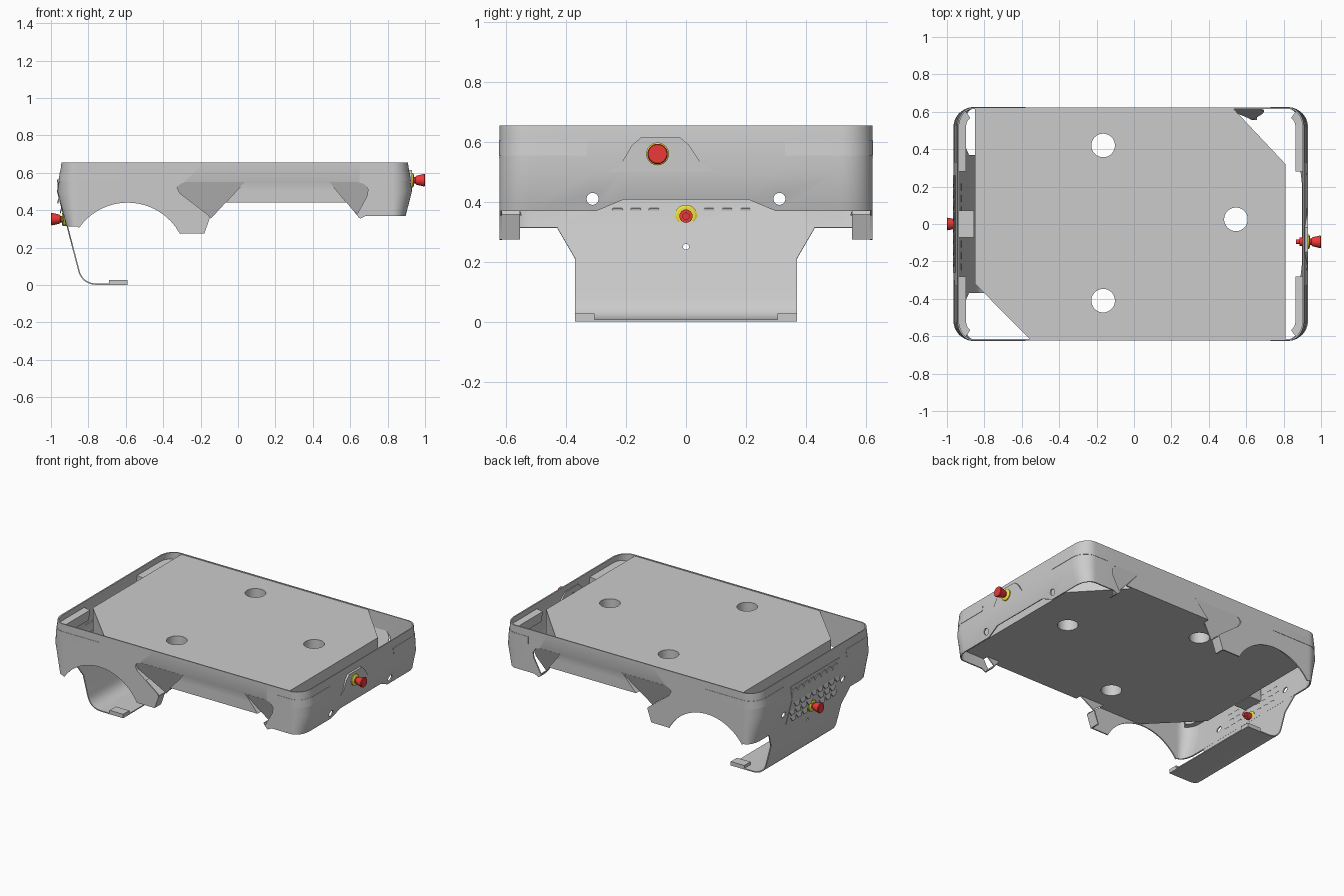
import bpy, bmesh, math
from mathutils import Vector, Matrix

if "Cube" in bpy.data.objects:
    bpy.data.objects.remove(bpy.data.objects["Cube"])

Y, R = 0.619, 0.10          # half width and corner radius of the shell
ENDS = {-1: -0.961, 1: 0.926}
parts = []

def make(name, bm, color=None):
    me = bpy.data.meshes.new(name)
    bm.to_mesh(me)
    bm.free()
    ob = bpy.data.objects.new(name, me)
    bpy.context.collection.objects.link(ob)
    if color:
        mat = bpy.data.materials.new(name)
        mat.diffuse_color = color
        mat.use_nodes = True
        mat.node_tree.nodes["Principled BSDF"].inputs["Base Color"].default_value = mat.diffuse_color
        me.materials.append(mat)
    parts.append(ob)
    return ob

def end_x(s, z):
    """Wall position of an end: leans in above and below z = 0.5."""
    lean = 0.14 * (z - 0.5) if z > 0.5 else 0.26 * (0.5 - z)
    return ENDS[s] - s * lean

def on_wall(x, z):
    """Move a plan x (given at z = 0.5) to the leaning wall."""
    for s in (-1, 1):
        c = ENDS[s] - s * R
        if s * (x - c) > 0:
            return c + (x - c) * (end_x(s, z) - c) / (s * R)
    return x

def sheet(name, rows, thick, closed=False):
    bm = bmesh.new()
    vs = [[bm.verts.new(p) for p in r] for r in rows]
    n = len(rows[0])
    for a, b in zip(vs, vs[1:]):
        for i in range(n if closed else n - 1):
            j = (i + 1) % n
            bm.faces.new((a[i], a[j], b[j], b[i]))
    ob = make(name, bm)
    m = ob.modifiers.new("thickness", 'SOLIDIFY')
    m.thickness, m.offset = thick, 0
    return ob

def prism(bm, a, b):
    va, vb = [bm.verts.new(p) for p in a], [bm.verts.new(p) for p in b]
    n = len(a)
    fs = [bm.faces.new(va), bm.faces.new(vb[::-1])]
    fs += [bm.faces.new((va[i], vb[i], vb[(i + 1) % n], va[(i + 1) % n])) for i in range(n)]
    bmesh.ops.recalc_face_normals(bm, faces=fs)

def box(bm, x0, x1, y0, y1, z0, z1):
    q = [(x0, y0), (x1, y0), (x1, y1), (x0, y1)]
    prism(bm, [(*p, z0) for p in q], [(*p, z1) for p in q])

def cyl(bm, loc, r, depth, axis='X', seg=32, tilt=0):
    rot = Matrix.Rotation(math.pi / 2 + tilt, 4, 'Y') if axis == 'X' else Matrix()
    bmesh.ops.create_cone(bm, cap_ends=True, segments=seg, radius1=r, radius2=r,
                          depth=depth, matrix=Matrix.Translation(loc) @ rot)

def lathe(name, prof, loc, s, color):
    bm = bmesh.new()
    rings = [[bm.verts.new((loc[0] + s * d, loc[1] + r * math.cos(t * math.pi / 16),
                            loc[2] + r * math.sin(t * math.pi / 16))) for t in range(32)]
             for d, r in prof]
    for a, b in zip(rings, rings[1:]):
        for i in range(32):
            bm.faces.new((a[i], a[(i + 1) % 32], b[(i + 1) % 32], b[i]))
    bm.faces.new(rings[0])
    bm.faces.new(rings[-1])
    bmesh.ops.recalc_face_normals(bm, faces=bm.faces)
    return make(name, bm, color)

# lower edge of the long sides (x, z): wheel arch, strut feet, straight sill
arch = [(-0.85 + 0.54 * i / 24) for i in range(25)]
side = [(-0.861, 0.313)] + [(x, 0.122 + math.sqrt(0.318**2 - (x + 0.59)**2)) for x in arch]
side += [(-0.305, 0.275), (-0.18, 0.275), (-0.15, 0.36), (-0.08, 0.44), (0.585, 0.44),
         (0.655, 0.355), (0.685, 0.37), (0.826, 0.37)]
front_end = [(0.519, 0.37), (0.3, 0.37), (0.21, 0.408), (-0.21, 0.408), (-0.3, 0.37), (-0.519, 0.37)]

def arc(sx, sy, n=10):
    c = ENDS[sx] - sx * R
    return [(c + sx * R * math.sin(i / n * math.pi / 2),
             sy * (Y - R + R * math.cos(i / n * math.pi / 2))) for i in range(1, n)]

# outer shell ring
plan = [(x, -Y, z) for x, z in side]
plan += [(x, y, 0.37) for x, y in arc(1, -1)]
plan += [(ENDS[1], -y, z) for y, z in front_end]
plan += [(x, y, 0.37) for x, y in arc(1, 1)[::-1]]
plan += [(x, Y, z) for x, z in side[::-1]]
plan += [(x, y, 0.313) for x, y in arc(-1, 1)]
plan += [(ENDS[-1], y, 0.313) for y in (0.519, 0.43, 0, -0.43, -0.519)]
plan += [(x, y, 0.313) for x, y in arc(-1, -1)[::-1]]
shell = sheet("outer_shell", [[(on_wall(x, h or z), y, h or z) for x, y, z in plan]
                              for h in (0.655, 0.5, None)], 0.008, True)

# deck slab with two cut corners
deck = [(-0.555, -0.618), (0.81, -0.618), (0.81, 0.32), (0.53, 0.618), (-0.85, 0.618), (-0.85, -0.32)]
bm = bmesh.new()
prism(bm, [(*p, 0.44) for p in deck], [(*p, 0.65) for p in deck])
slab = make("deck_slab", bm)

# lower end panel curling under the body
rows = [(end_x(-1, z), z, w) for z, w in ((0.313, 0.43), (0.21, 0.37), (0.08, 0.37))]
p0, p1, p2 = Vector((end_x(-1, 0.08), 0.08)), Vector((-0.833, 0.004)), Vector((-0.75, 0.004))
for i in range(1, 11):
    t = i / 10
    p = p0 * (1 - t)**2 + p1 * 2 * t * (1 - t) + p2 * t * t
    rows.append((p.x, p.y, 0.37))
rows.append((-0.59, 0.004, 0.37))
panel = sheet("lower_end_panel", [[(x, -w, z), (x, w, z)] for x, z, w in rows], 0.007)
bm = bmesh.new()
for s in (-1, 1):
    box(bm, -0.69, -0.59, *sorted((s * 0.305, s * 0.37)), 0.001, 0.027)
make("panel_tabs", bm)

# cutters: deck holes, end holes and the sloped side recesses
recess = [[(-0.28, 0.55), (0.035, 0.55), (-0.145, 0.355), (-0.16, 0.375), (-0.31, 0.49),
           (-0.325, 0.52), (-0.31, 0.54)],
          [(0.49, 0.55), (0.64, 0.55), (0.675, 0.54), (0.695, 0.51), (0.69, 0.475), (0.635, 0.375)]]
depth = lambda z: 0.623 - (0.55 - z) * 0.35
cut, facets, flanges = bmesh.new(), bmesh.new(), bmesh.new()
for x, y in ((-0.165, 0.42), (-0.165, -0.41), (0.545, 0.025)):
    cyl(cut, (x, y, 0.55), 0.063, 0.5, 'Z', 48)
for s in (-1, 1):
    cyl(cut, (0.9, s * 0.312, 0.41), 0.02, 0.12)
    cyl(cut, (-0.94, s * 0.312, 0.41), 0.02, 0.12)
    for poly in recess:
        prism(cut, [(x, s * 0.66, z) for x, z in poly], [(x, s * depth(z), z) for x, z in poly])
        prism(facets, [(x, s * (depth(z) + 0.001), z) for x, z in poly],
              [(x, s * (depth(z) - 0.006), z) for x, z in poly])
    # inward flanges closing the strut feet
    for a, b in (((-0.18, 0.275), (-0.15, 0.36)), ((0.63, 0.39), (0.657, 0.357))):
        q = [a, b, (b[0] - 0.008, b[1]), (a[0] - 0.008, a[1])]
        prism(flanges, [(x, s * 0.622, z) for x, z in q], [(x, s * 0.555, z) for x, z in q])
cyl(cut, (-0.9, 0, 0.25), 0.01, 0.12, seg=16)
cutter = make("cutter", cut)
cutter.hide_render = True
make("side_recess_faces", facets)
make("foot_flanges", flanges)
for ob in (shell, slab, panel):
    m = ob.modifiers.new("cut", 'BOOLEAN')
    m.operation, m.object, m.solver = 'DIFFERENCE', cutter, 'EXACT'

# light strips round each corner, with housings inside
def corner_band(name, sx, sy, pts, zs, off, thick):
    c = Vector((ENDS[sx] - sx * R, sy * (Y - R)))
    out = []
    for z in zs:
        row = []
        for x, y in pts:
            n = Vector((max(0, sx * (x - c.x)) * sx, max(0, sy * (y - c.y)) * sy)).normalized()
            row.append((on_wall(x, z) + n.x * off, y + n.y * off, z))
        out.append(row)
    return sheet(name, out, thick)

for sx in (-1, 1):
    for sy in (-1, 1):
        c = ENDS[sx] - sx * R
        head = [(-0.58 if sx < 0 else 0.73, sy * Y), (c, sy * Y)]
        bend = arc(sx, sy)
        tail = [(ENDS[sx], sy * (Y - R)), (ENDS[sx], sy * 0.33)]
        corner_band("corner_light_strip", sx, sy, head + bend + tail, (0.605, 0.555), 0.003, 0.006)
        corner_band("light_housing", sx, sy, bend[2:] + [tail[0], (ENDS[sx], sy * 0.28)],
                    (0.61, 0.54), -0.026, 0.044)

# grille on the rear end: backing following the bend, with hexagon tiles
sheet("grille_backing", [[(end_x(-1, z) - 0.004, y, z) for y in (-0.26, 0.26)]
                         for z in (0.58, 0.5, 0.32)], 0.006)
bm = bmesh.new()
for r, z in enumerate((0.355, 0.408, 0.461, 0.54)):
    for i in range(-4, 4):
        y = (i + 0.25 + 0.5 * (r % 2)) * 0.061
        if math.hypot(y, z - 0.35) > 0.065:
            cyl(bm, (end_x(-1, z) - 0.007, y, z), 0.029, 0.006, seg=6,
                tilt=-0.14 if z > 0.5 else 0.255)
make("grille_hexagons", bm)

# bracket behind the grille
bm = bmesh.new()
box(bm, -0.942, -0.855, -0.072, 0.072, 0.44, 0.56)
make("inner_bracket", bm)

# raised button pad on the other end
pad = [(-0.26, 0.5), (-0.215, 0.53), (-0.18, 0.59), (-0.15, 0.615),
       (-0.02, 0.615), (0.01, 0.59), (0.05, 0.53), (0.1, 0.5)]
bm = bmesh.new()
prism(bm, [(0.9, *p) for p in pad], [(0.93, *p) for p in pad])
make("button_pad", bm)

# stop buttons: red knob, yellow collar
red, yellow = (0.85, 0.04, 0.04, 1), (0.85, 0.75, 0.05, 1)
knob = [(-0.065, 0.012), (-0.045, 0.012), (-0.045, 0.022), (-0.01, 0.022), (0, 0.018), (0.018, 0.018),
        (0.024, 0.024), (0.066, 0.034), (0.07, 0.031)]
collar = [(-0.016, 0.03), (-0.012, 0.038), (0.006, 0.038), (0.012, 0.028)]
for s, loc in ((1, (0.93, -0.095, 0.56)), (-1, (-0.93, 0, 0.352))):
    lathe("stop_button", knob, loc, s, red)
    lathe("button_collar", collar, loc, s, yellow)

# bake modifiers, drop the cutter, shade
dg = bpy.context.evaluated_depsgraph_get()
for ob in parts:
    if ob.modifiers:
        me = bpy.data.meshes.new_from_object(ob.evaluated_get(dg))
        ob.modifiers.clear()
        ob.data = me
bpy.data.objects.remove(cutter)
bpy.ops.object.select_all(action='SELECT')
bpy.context.view_layer.objects.active = slab
bpy.ops.object.shade_smooth_by_angle(angle=math.radians(25))
